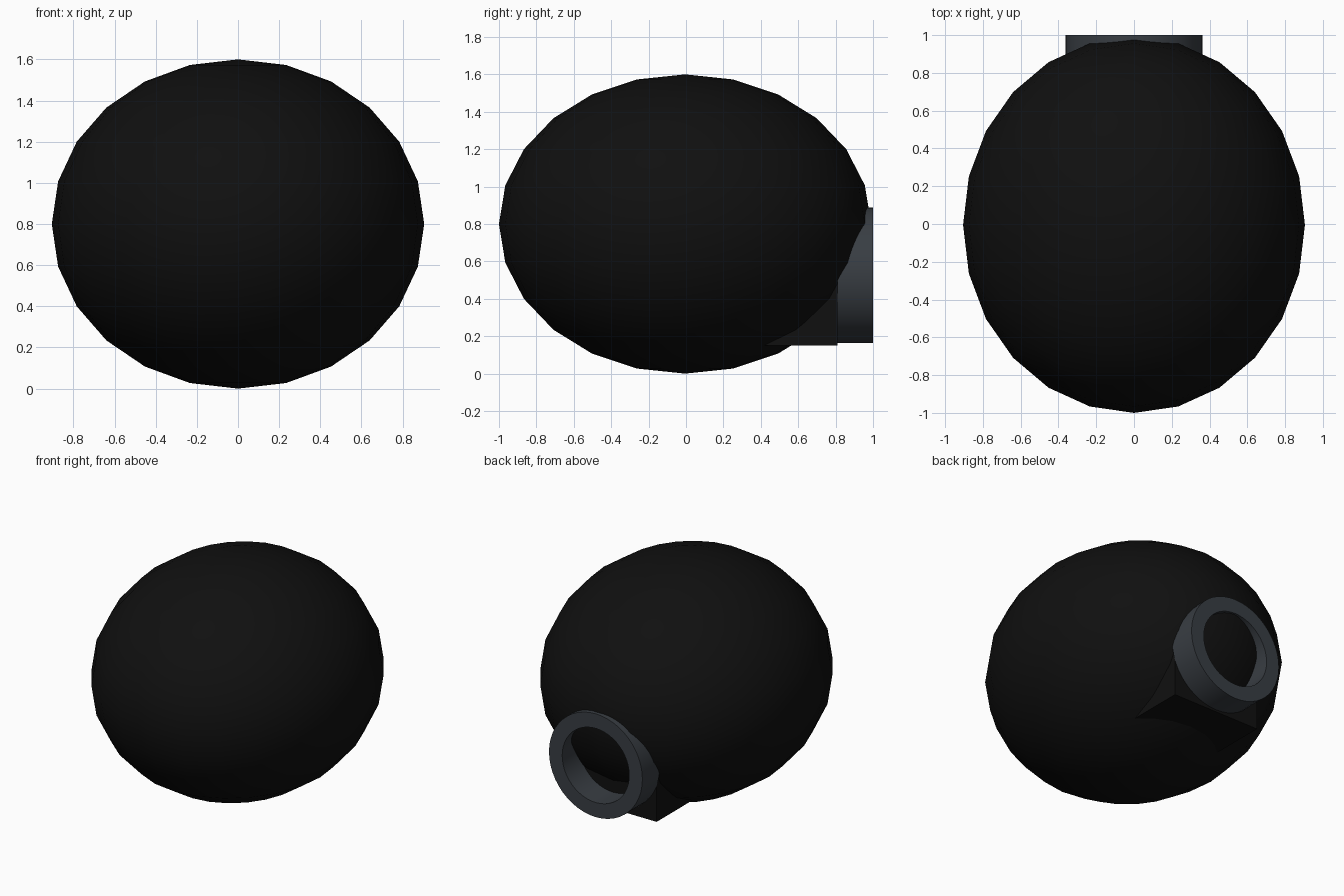
import bpy, bmesh, math
from mathutils import Matrix

if "Cube" in bpy.data.objects:
    bpy.data.objects.remove(bpy.data.objects["Cube"])


def material(name, rgb):
    m = bpy.data.materials.new(name)
    m.diffuse_color = (*rgb, 1)
    m.use_nodes = True
    m.node_tree.nodes["Principled BSDF"].inputs["Base Color"].default_value = m.diffuse_color
    return m


black = material("matte black", (0.005, 0.005, 0.005))
grey = material("slate grey", (0.04, 0.047, 0.056))


def finish(bm, name, mat, smooth=False):
    bmesh.ops.recalc_face_normals(bm, faces=bm.faces)
    mesh = bpy.data.meshes.new(name)
    bm.to_mesh(mesh)
    bm.free()
    mesh.materials.append(mat)
    ob = bpy.data.objects.new(name, mesh)
    bpy.context.collection.objects.link(ob)
    if smooth:
        bpy.ops.object.select_all(action='DESELECT')
        ob.select_set(True)
        bpy.context.view_layer.objects.active = ob
        bpy.ops.object.shade_smooth_by_angle(angle=math.radians(35))
    return ob


# Egg-like body
bm = bmesh.new()
bmesh.ops.create_uvsphere(bm, u_segments=24, v_segments=12, radius=1)
bmesh.ops.transform(bm, verts=bm.verts, matrix=Matrix.Translation((0, -0.005, 0.8))
                    @ Matrix.Diagonal((0.905, 0.995, 0.8, 1)))
finish(bm, "body", black, True)

# Block joining the body to the ring
bm = bmesh.new()
bmesh.ops.create_cube(bm, size=1)
bmesh.ops.transform(bm, verts=bm.verts, matrix=Matrix.Translation((0, 0.475, 0.49))
                    @ Matrix.Diagonal((0.68, 0.67, 0.68, 1)))
finish(bm, "mount_block", black)

# Hollow ring at the back: a rectangular profile spun about the y axis
OUTER, INNER, Y0, Y1, CZ = 0.362, 0.26, 0.81, 1.0, 0.527
bm = bmesh.new()
pts = [(INNER, Y0), (OUTER, Y0), (OUTER, Y1), (INNER, Y1)]
vs = [bm.verts.new((r, y, CZ)) for r, y in pts]
edges = [bm.edges.new((vs[i], vs[(i + 1) % 4])) for i in range(4)]
bmesh.ops.spin(bm, geom=vs + edges, cent=(0, 0, CZ), axis=(0, 1, 0),
               angle=math.tau, steps=48)
bmesh.ops.remove_doubles(bm, verts=bm.verts, dist=1e-4)
finish(bm, "back_ring", grey, True)
